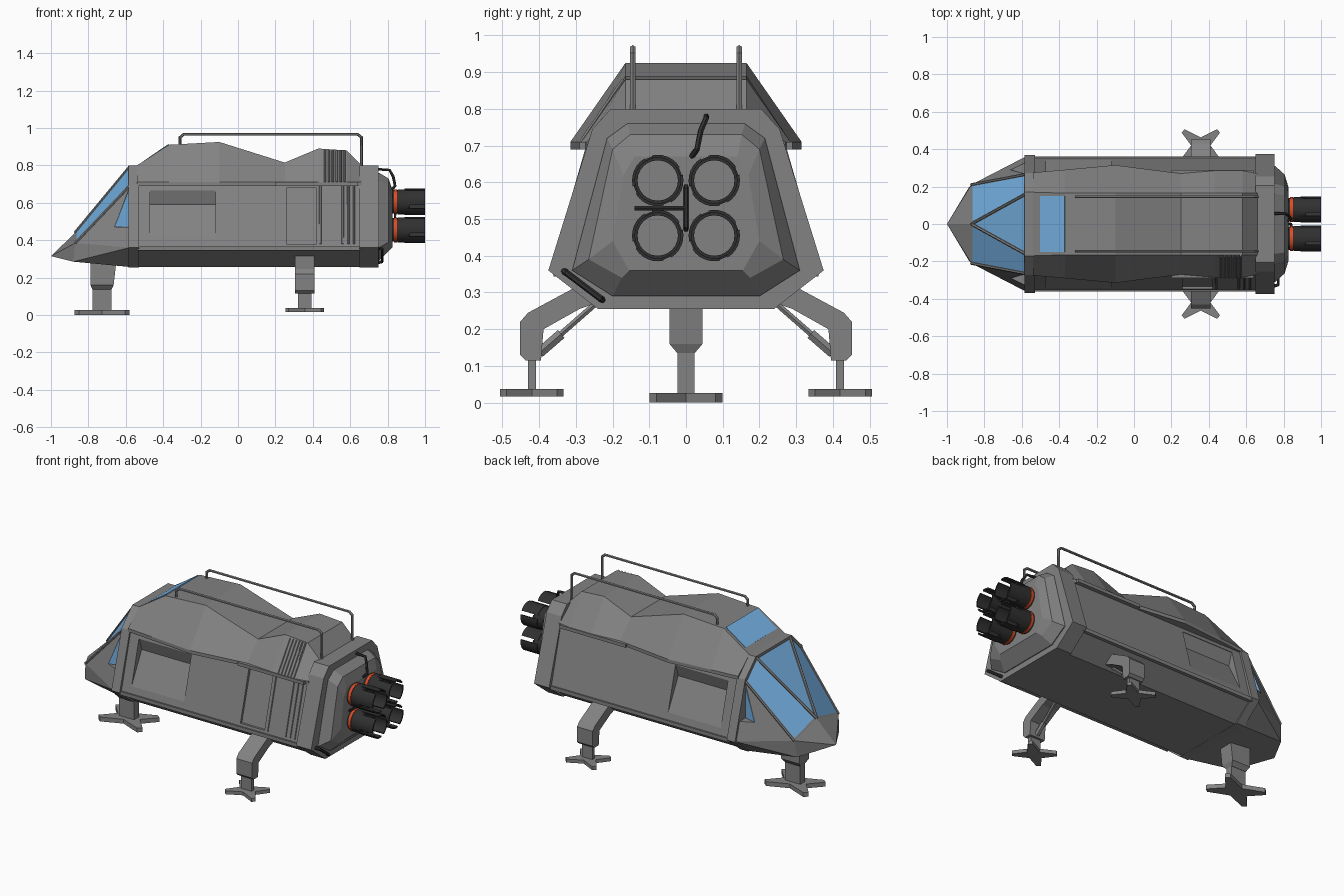
import bpy, bmesh, math
from mathutils import Vector

if "Cube" in bpy.data.objects:
    bpy.data.objects.remove(bpy.data.objects["Cube"])


def material(name, color):
    mat = bpy.data.materials.new(name)
    mat.use_nodes = True
    mat.diffuse_color = (*color, 1)
    mat.node_tree.nodes["Principled BSDF"].inputs["Base Color"].default_value = (*color, 1)
    return mat


HULL = material("hull grey", (.225, .225, .225))
DARK = material("engine charcoal", (.03, .03, .03))
ORANGE = material("hot orange", (.75, .07, .015))
GLASS = material("blue glass", (.18, .44, .77))


def build(name, verts, faces, *mats):
    """Make a mesh object with outward normals."""
    mesh = bpy.data.meshes.new(name)
    mesh.from_pydata(verts, [], faces)
    bm = bmesh.new()
    bm.from_mesh(mesh)
    bmesh.ops.recalc_face_normals(bm, faces=bm.faces)
    bm.to_mesh(mesh)
    bm.free()
    obj = bpy.data.objects.new(name, mesh)
    bpy.context.collection.objects.link(obj)
    for mat in mats:
        mesh.materials.append(mat)
    return obj


def skin(name, rings, mat=HULL):
    """Bridge closed rings of equal length and cap both ends."""
    n = len(rings[0])
    verts = [p for ring in rings for p in ring]
    faces = [(i * n + j, i * n + (j + 1) % n, (i + 1) * n + (j + 1) % n, (i + 1) * n + j)
             for i in range(len(rings) - 1) for j in range(n)]
    faces += [tuple(range(n)), tuple(range(len(verts) - n, len(verts)))]
    return build(name, verts, faces, mat)


def loft(name, stations):
    """Skin half profiles (y, z), mirrored across y, set at positions along x."""
    return skin(name, [[(x, y, z) for y, z in half] + [(x, -y, z) for y, z in reversed(half)]
                       for x, half in stations])


def prism(name, profile, x0, x1, side=1):
    return skin(name, [[(x, side * y, z) for y, z in profile] for x in (x0, x1)])


def box(name, center, size):
    x, y, z = center
    a, b, c = (s / 2 for s in size)
    prism(name, [(y - b, z - c), (y + b, z - c), (y + b, z + c), (y - b, z + c)], x - a, x + a)


def select(obj):
    bpy.ops.object.select_all(action="DESELECT")
    obj.select_set(True)
    bpy.context.view_layer.objects.active = obj


def carve(target, cutter):
    """Subtract the cutter and discard it."""
    mod = target.modifiers.new("recess", "BOOLEAN")
    mod.operation, mod.object, mod.solver = "DIFFERENCE", cutter, "EXACT"
    select(target)
    bpy.ops.object.modifier_apply(modifier=mod.name)
    bpy.data.objects.remove(cutter)


def tube(name, points, radius, mat=HULL):
    curve = bpy.data.curves.new(name, "CURVE")
    curve.dimensions = "3D"
    curve.bevel_depth, curve.bevel_resolution, curve.use_fill_caps = radius, 1, True
    spline = curve.splines.new("POLY")
    spline.points.add(len(points) - 1)
    for p, co in zip(spline.points, points):
        p.co = (*co, 1)
    curve.materials.append(mat)
    obj = bpy.data.objects.new(name, curve)
    bpy.context.collection.objects.link(obj)
    select(obj)
    bpy.ops.object.convert(target="MESH")
    bpy.ops.object.shade_smooth_by_angle()


def shell(name, y, z, x0, x1, outer, inner, start, sweep, steps, mat):
    """Sweep a thin wall about an axis along x."""
    rings = []
    for k in range(steps + 1):
        a = start + sweep * k / steps
        rings.append([(x, y + r * math.cos(a), z + r * math.sin(a))
                      for x, r in ((x0, outer), (x1, outer), (x1, inner), (x0, inner))])
    select(skin(name, rings, mat))
    bpy.ops.object.shade_smooth_by_angle()


def plate(name, points, mat, thickness):
    """A thin plate centred on a flat outline."""
    a, b, c = (Vector(p) for p in points[:3])
    n = (b - a).cross(c - a).normalized() * thickness / 2
    skin(name, [[Vector(p) + n * s for p in points] for s in (-1, 1)], mat)


# Main body with side recesses and one door
body = loft("body", [(x, [(.225, .256), (.355, .355), (.262, .70)]) for x in (-.55, .68)])
RECESS = [(.36, .37), (.245, .59), (.268, .665), (.42, .665), (.42, .37)]
DOOR = [(.335, .38), (.25, .68), (.42, .68), (.42, .38)]
for profile, x0, x1, side in ((RECESS, -.47, -.12, -1), (RECESS, -.47, -.12, 1), (DOOR, .26, .42, -1)):
    carve(body, prism("recess_cutter", profile, x0, x1, side))

# Faceted roof: position, eave width, top width, height
ROOF = [(-.54, .275, .17, .80), (-.37, .29, .165, .91), (-.1, .315, .165, .925), (.25, .27, .165, .815),
        (.43, .285, .165, .89), (.58, .285, .165, .88), (.66, .27, .165, .80)]
loft("roof", [(x, [(eave, .69), (eave, .71), (top, z)]) for x, eave, top, z in ROOF])
plate("roof_window", [(-.5, -.15, .822), (-.37, -.15, .911), (-.37, .15, .911), (-.5, .15, .822)], GLASS, .008)

# Collars at both ends and the tapered stern
FRONT = [(.24, .255), (.37, .36), (.272, .70), (.17, .80)]
REAR = [(.24, .255), (.375, .36), (.255, .745), (.205, .80)]
loft("front_collar", [(x, FRONT) for x in (-.585, -.53)])
loft("rear_collar", [(x, REAR) for x in (.65, .75)])
RIM = [(.2, .29), (.31, .36), (.215, .72), (.16, .76)]
loft("stern_cap", [(.74, RIM), (.755, RIM),
                   (.805, [(.175, .34), (.265, .39), (.2, .69), (.152, .73)]),
                   (.825, [(.155, .36), (.2, .44), (.17, .62), (.14, .67)])])

# Cockpit: nose, brow, then mirrored pairs
tip, brow = (-1, 0, .315), (-.87, 0, .44)
half = [(-.87, .21, .385), (-.58, .16, .79), (-.58, .265, .69), (-.58, .36, .36), (-.58, .235, .257), (-.88, .2, .285)]
verts = [tip, brow] + half + [(x, -y, z) for x, y, z in half]
faces = [(1, 3, 9), (0, 7, 13), (7, 6, 12, 13), (3, 4, 5, 6, 12, 11, 10, 9)]
for s in (0, 6):
    cheek, top, temple, chine, keel, chin = (i + s for i in range(2, 8))
    faces += [(1, cheek, temple, top), (0, 1, cheek), (cheek, chine, temple),
              (cheek, chine, chin), (chine, keel, chin), (0, cheek, chin)]
cockpit = build("cockpit", verts, faces, HULL, GLASS)
bm = bmesh.new()
bm.from_mesh(cockpit.data)
panes = [f for f in bm.faces if f.normal.z > .2 and any((v.co - Vector(brow)).length < .001 for v in f.verts)
         and all(v.co.x > -.9 for v in f.verts)]
bmesh.ops.inset_individual(bm, faces=panes, thickness=.01, use_even_offset=True)
for f in panes:
    f.material_index = 1
bm.to_mesh(cockpit.data)
bm.free()

# Upright side windows set in small alcoves, with window frames
for s in (-1, 1):
    walls = ((-.66, .289), (-.585, .268))
    carve(cockpit, skin("alcove_cutter", [[(x, s * y, .47), (x, s * y, .75), (x, s * .45, .75), (x, s * .45, .47)]
                                          for x, y in walls]))
    (x0, y0), (x1, y1) = walls
    plate("side_window", [(x0, s * y0, .472), (x1, s * y1, .66), (x1, s * y1, .472)], GLASS, .004)
    cheek, top, temple = ((x, s * y, z) for x, y, z in half[:3])
    tube("window_post", [brow, top], .009)
    tube("window_sill", [cheek, temple], .008)

# Roof rails and side ledges
for s in (-1, 1):
    y = s * .145
    tube("roof_rail", [(-.31, y, .90), (-.31, y, .95), (-.29, y, .966), (.64, y, .966), (.66, y, .95), (.66, y, .78)], .008)
    box("lower_ledge", (.06, s * .35, .355), (1.2, .022, .022))
    box("upper_ledge", (.42, s * .275, .70), (.44, .03, .02))

# Vent ribs and side ribs on one flank
for i in range(6):
    x = .465 + i * .021
    tube("vent_rib", [(x, -.286, .71), (x, -.17, .88)], .006)
for x in (.44, .56, .59, .62):
    tube("side_rib", [(x, -.347, .38), (x, -.265, .69)], .006)

# Four engines with split nozzles
full = 2 * math.pi
for y in (-.077, .077):
    for z in (.455, .605):
        shell("engine_sleeve", y, z, .79, .92, .063, .055, 0, full, 24, DARK)
        shell("engine_ring", y, z, .835, .85, .067, .056, 0, full, 24, ORANGE)
        shell("engine_band", y, z, .852, .91, .067, .06, 0, full, 24, DARK)
        for k in range(4):
            shell("nozzle_petal", y, z, .89, 1, .07, .062, k * full / 4 + .55, full / 4 - .32, 6, DARK)

# Stern pipes and grab handle
tube("fuel_pipe", [(.74, .055, .78), (.81, .055, .775), (.83, .04, .74), (.84, .03, .69), (.82, .015, .67)], .008, DARK)
tube("cross_pipe", [(.84, -.14, .53), (.84, 0, .53)], .007, DARK)
tube("upright_pipe", [(.82, 0, .59), (.84, 0, .58), (.84, 0, .48), (.82, 0, .47)], .007, DARK)
tube("grab_handle", [(.74, -.335, .36), (.77, -.325, .353), (.77, -.235, .285), (.74, -.225, .278)], .009, DARK)


def foot(name, x, y, z, a, b, height):
    """Four-armed star foot."""
    outline = []
    for u, v in ((1, 1), (-1, 1), (-1, -1), (1, -1)):
        arm = [(u, v * .8), (u * .84, v)]
        outline += [(u * .5, 0)] + arm if u * v > 0 else [(0, v * .5)] + arm[::-1]
    skin(name, [[(x + u * a, y + v * b, h) for u, v in outline] for h in (z, z + height)])


# Rear legs
LEG = [(.22, .28), (.30, .315), (.43, .245), (.452, .22), (.452, .13), (.437, .115), (.395, .115), (.388, .2), (.29, .255)]
for s in (-1, 1):
    prism("rear_leg", LEG, .305, .41, s)
    box("rear_strut", (.357, s * .42, .075), (.07, .022, .09))
    tube("rear_piston", [(.357, s * .24, .275), (.357, s * .40, .135)], .009)
    tube("rear_piston_sleeve", [(.357, s * .34, .187), (.357, s * .40, .135)], .016)
    foot("rear_foot", .357, s * .42, .016, .103, .086, .021)

# Front leg
skin("front_leg", [[(x + u * a, v * b, z) for u, v in ((-1, -1), (1, -1), (1, 1), (-1, 1))]
                   for x, a, b, z in ((-.72, .07, .045, .29), (-.727, .062, .045, .16), (-.727, .05, .024, .135))])
box("front_strut", (-.727, 0, .08), (.1, .045, .13))
foot("front_foot", -.727, 0, 0, .147, .1, .026)
